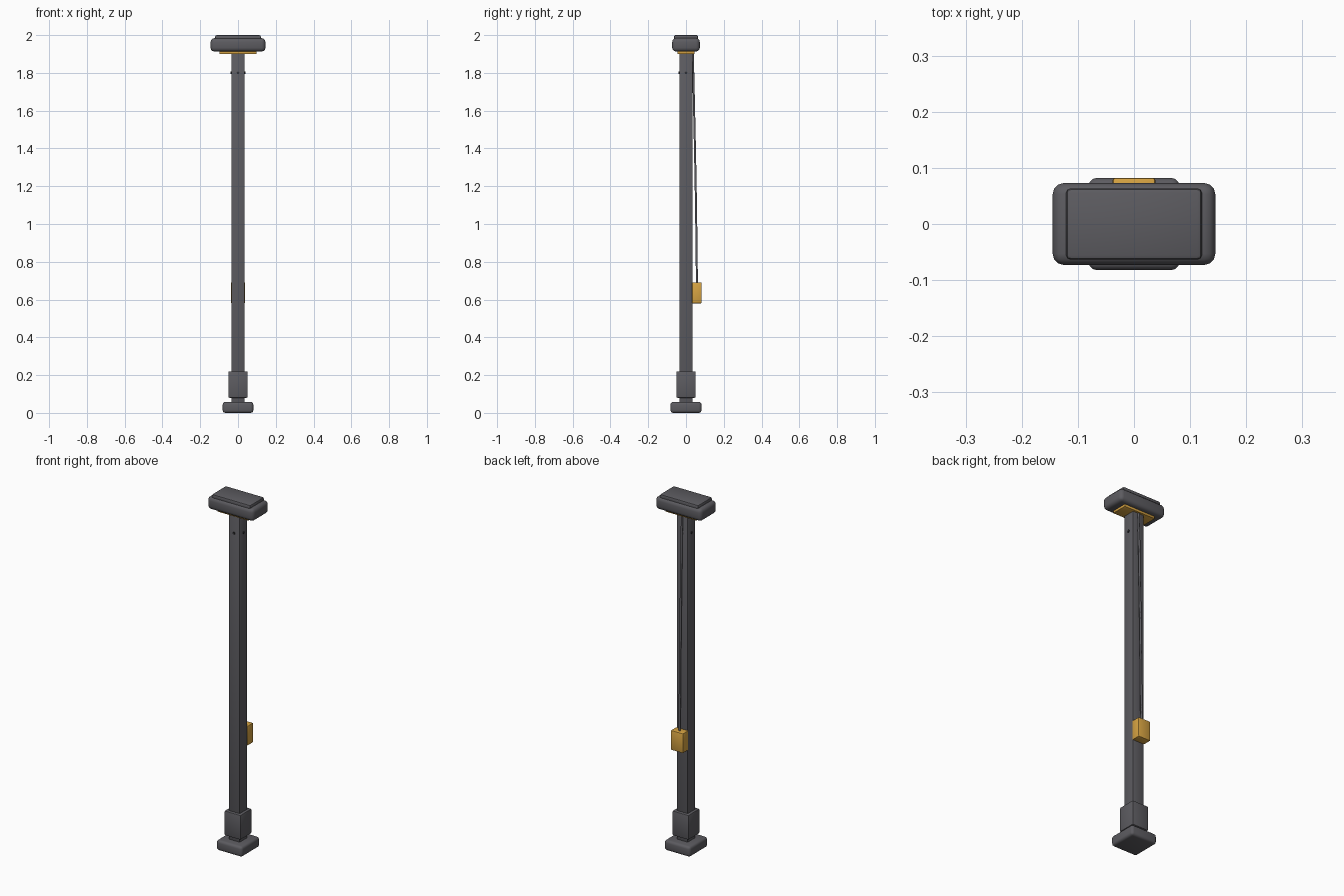
import bpy, math
from mathutils import Vector

if "Cube" in bpy.data.objects:
    bpy.data.objects.remove(bpy.data.objects["Cube"])


def material(name, rgb):
    m = bpy.data.materials.new(name)
    m.diffuse_color = (*rgb, 1)
    m.use_nodes = True
    m.node_tree.nodes["Principled BSDF"].inputs["Base Color"].default_value = m.diffuse_color
    return m


GREY = material("dark grey", (0.108, 0.106, 0.118))
GOLD = material("amber gold", (0.68, 0.37, 0.055))
BLACK = material("near black", (0.03, 0.03, 0.033))


def box(name, lo, hi, mat, bevel=0.0, segments=2):
    """Rounded box between two corners."""
    lo, hi = Vector(lo), Vector(hi)
    bpy.ops.mesh.primitive_cube_add(size=1, location=(lo + hi) / 2)
    ob = bpy.context.object
    ob.name = name
    ob.scale = hi - lo
    bpy.ops.object.transform_apply(location=False, rotation=False, scale=True)
    ob.data.materials.append(mat)
    if bevel:
        mod = ob.modifiers.new("bevel", 'BEVEL')
        mod.width = bevel
        mod.segments = segments
        bpy.ops.object.modifier_apply(modifier="bevel")
        bpy.ops.object.shade_smooth_by_angle(angle=math.radians(35))
    return ob


# Foot, sleeve and pole
box("foot", (-.081, -.082, 0), (.081, .082, .058), GREY, .014, 3)
box("sleeve", (-.051, -.051, .08), (.051, .051, .22), GREY, .006)
box("pole", (-.035, -.035, .04), (.035, .035, 1.93), GREY, .004)

# Lamp head with raised cap and glowing panel beneath
box("head", (-.145, -.073, 1.913), (.145, .073, 1.984), GREY, .02, 3)
box("head_cap", (-.121, -.0635, 1.97), (.121, .0635, 2.0), GREY, .008)
box("lamp_panel", (-.098, -.046, 1.9), (.098, .046, 1.925), GOLD, .003)

# Control box on the back of the pole
box("control_box", (-.038, .032, .58), (.038, .082, .691), GOLD, .004)

# Cable from the head down to the control box
curve = bpy.data.curves.new("cable", 'CURVE')
curve.dimensions = '3D'
curve.bevel_depth = .006
curve.bevel_resolution = 1
curve.use_fill_caps = True
points = [(0, .036, 1.91), (0, .043, 1.6), (0, .052, 1.15), (0, .058, .68)]
spline = curve.splines.new('BEZIER')
spline.resolution_u = 6
spline.bezier_points.add(len(points) - 1)
for bp, co in zip(spline.bezier_points, points):
    bp.co = co
    bp.handle_left_type = bp.handle_right_type = 'AUTO'
cable = bpy.data.objects.new("cable", curve)
bpy.context.collection.objects.link(cable)
cable.data.materials.append(GREY)

# Small bolts on the four pole faces
for i in range(4):
    a = i * math.pi / 2
    bpy.ops.mesh.primitive_cylinder_add(
        vertices=8, radius=.007, depth=.008,
        location=(.035 * math.cos(a), .035 * math.sin(a), 1.8),
        rotation=(0, math.pi / 2, a))
    bolt = bpy.context.object
    bolt.name = f"bolt_{i + 1}"
    bolt.data.materials.append(BLACK)
